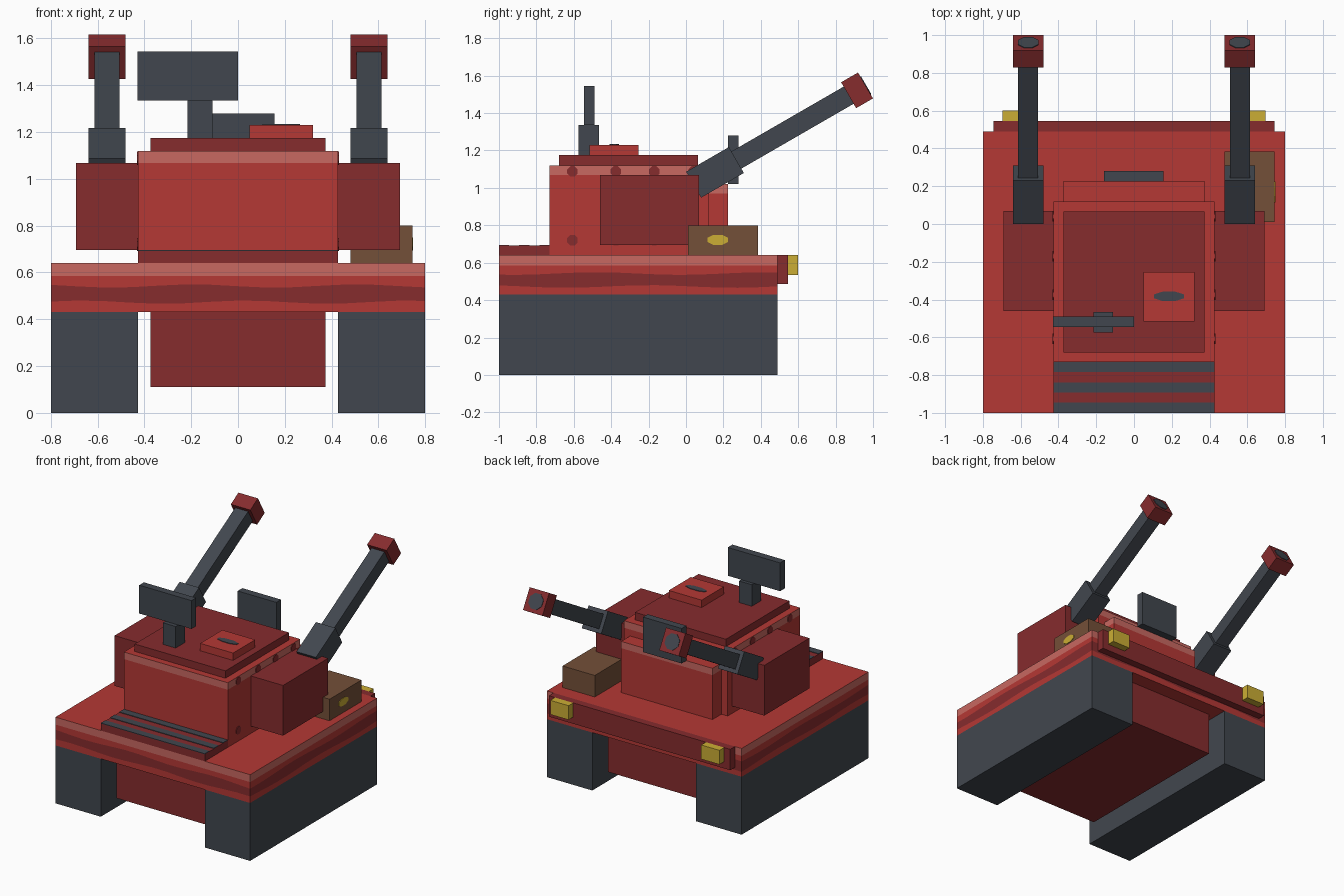
import bpy
import bmesh
from math import sin, cos, pi, radians
from mathutils import Matrix, Vector

old = bpy.data.objects.get("Cube")
if old:
    bpy.data.objects.remove(old, do_unlink=True)


def paint(name, r, g, b):
    mat = bpy.data.materials.new(name)
    mat.use_nodes = True
    mat.diffuse_color = (r, g, b, 1)
    shader = next(n for n in mat.node_tree.nodes if n.type == "BSDF_PRINCIPLED")
    shader.inputs["Base Color"].default_value = (r, g, b, 1)
    return mat


red = paint("armour red", 0.46, 0.04, 0.035)
dark = paint("dark red", 0.24, 0.025, 0.027)
pale = paint("faded red", 0.58, 0.14, 0.12)
steel = paint("gunmetal", 0.053, 0.062, 0.077)
brown = paint("crate brown", 0.175, 0.08, 0.04)
yellow = paint("lamp yellow", 0.6, 0.42, 0.035)


def finish(name, bm, mats, matrix=None):
    bmesh.ops.recalc_face_normals(bm, faces=bm.faces)
    if matrix:
        bm.transform(matrix)
    mesh = bpy.data.meshes.new(name)
    bm.to_mesh(mesh)
    bm.free()
    for mat in mats:
        mesh.materials.append(mat)
    obj = bpy.data.objects.new(name, mesh)
    bpy.context.collection.objects.link(obj)
    return obj


def block(name, xs, ys, zs, bands, cap=None, segs=1, wave=0, matrix=None):
    """Box with one coloured band of side faces between each pair of heights."""
    bm = bmesh.new()
    corners = [(xs[0], ys[0]), (xs[1], ys[0]), (xs[1], ys[1]), (xs[0], ys[1])]
    outline = []
    for i, a in enumerate(corners):
        a, b = Vector(a), Vector(corners[(i + 1) % 4])
        outline += [a.lerp(b, k / segs) for k in range(segs)]
    rings = []
    for i, z in enumerate(zs):
        w = wave if 0 < i < len(zs) - 2 else 0
        rings.append([bm.verts.new((p.x, p.y, z + w * sin(9 * p.x + 7 * p.y + 2 * i)))
                      for p in outline])
    n = len(outline)
    for i, band in enumerate(bands):
        for k in range(n):
            j = (k + 1) % n
            face = bm.faces.new((rings[i][k], rings[i][j], rings[i + 1][j], rings[i + 1][k]))
            face.material_index = i
    for ring in (rings[0], rings[-1]):
        bm.faces.new(ring).material_index = len(bands)
    return finish(name, bm, list(bands) + [cap or bands[0]], matrix)


def badge(name, centre, normal, width, height, mat):
    """Thin eight-sided painted plate facing along normal."""
    bm = bmesh.new()
    bmesh.ops.create_cone(bm, cap_ends=True, segments=8, radius1=0.54, radius2=0.54,
                          depth=0.008, matrix=Matrix.Rotation(pi / 8, 4, "Z"))
    bm.transform(Matrix.Diagonal((width, height, 1, 1)))
    turn = Vector(normal).to_track_quat("Z", "Y").to_matrix().to_4x4()
    return finish(name, bm, [mat], Matrix.Translation(centre) @ turn)


def sided(side, a, b):
    return sorted((side * a, side * b))


# Hull
block("belly", (-0.375, 0.375), (-0.89, 0.38), (0.11, 0.43), [dark])
block("deck", (-0.8, 0.8), (-1, 0.49), (0.43, 0.473, 0.542, 0.585, 0.64),
      [red, dark, red, pale], cap=red, segs=14, wave=0.007)
block("bumper", (-0.745, 0.745), (0.49, 0.545), (0.485, 0.64), [dark])

# Engine vent with slats
block("vent", (-0.427, 0.427), (-1, -0.73), (0.64, 0.692), [dark])
for i in range(3):
    y = -1 + i * 0.108
    block("vent_slat", (-0.427, 0.427), (y, y + 0.054), (0.692, 0.696), [steel])

# Turret
block("turret", (-0.427, 0.427), (-0.73, 0.12), (0.64, 1.068, 1.12), [red, pale], cap=red)
block("mantlet", (-0.375, 0.375), (0.12, 0.225), (0.64, 0.97, 1.02), [red, pale], cap=red)
block("roof_plate", (-0.373, 0.373), (-0.68, 0.065), (1.12, 1.175), [dark])
block("hatch", (0.05, 0.32), (-0.515, -0.255), (1.175, 1.23), [red])
badge("hatch_handle", (0.185, -0.383, 1.23), (0, 0, 1), 0.16, 0.05, steel)

# Sensor mast and sight plate
block("mast", (-0.215, -0.11), (-0.575, -0.465), (1.175, 1.335), [steel])
block("sensor_panel", (-0.43, 0), (-0.545, -0.49), (1.335, 1.545), [steel])
block("sight_plate", (-0.16, 0.157), (0.225, 0.28), (1.02, 1.28), [steel])

# Stowage crate
block("crate", (0.48, 0.745), (0.01, 0.385), (0.64, 0.8), [brown])
badge("crate_mark", (0.745, 0.17, 0.722), (1, 0, 0), 0.11, 0.055, yellow)

# Mirrored parts
tilt = Matrix.Rotation(radians(30), 4, "X")
for side, label in ((1, "left"), (-1, "right")):
    block(label + "_track", sided(side, 0.427, 0.8), (-1, 0.49), (0, 0.43), [steel])
    block(label + "_sponson", sided(side, 0.427, 0.692), (-0.46, 0.07), (0.695, 1.068), [dark])
    block(label + "_lamp", sided(side, 0.545, 0.695), (0.545, 0.6), (0.535, 0.64), [yellow])

    # Rivets along the turret flank
    for y in (-0.607, -0.375, -0.17, 0.04):
        for z in (0.72, 1.088):
            badge(label + "_rivet", (side * 0.427, y, z), (side, 0, 0), 0.056, 0.056, dark)

    # Raised gun, built along y and tilted up
    aim = Matrix.Translation((side * 0.56, 0.155, 1.083)) @ tilt
    for part, half, start, end, mat in (("gun_base", 0.08, -0.132, 0.132, steel),
                                        ("barrel", 0.053, 0.13, 0.83, steel),
                                        ("muzzle", 0.08, 0.825, 0.929, dark)):
        block(label + "_" + part, (-half, half), (start, end), (-half, half), [mat], matrix=aim)
    badge(label + "_bore", aim @ Vector((0, 0.929, 0)),
          (0, cos(radians(30)), sin(radians(30))), 0.11, 0.11, steel)
